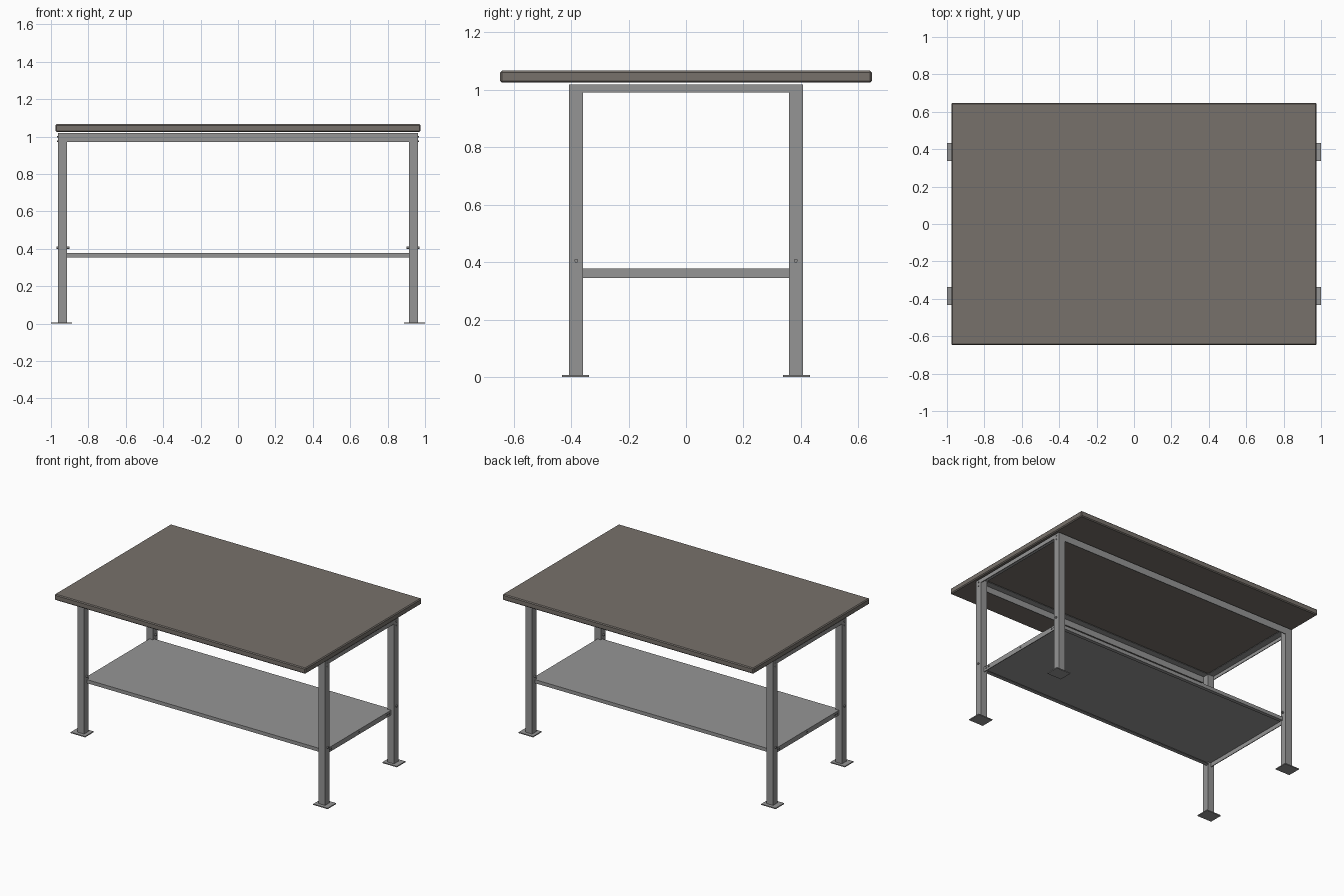
import bpy
import bmesh
from mathutils import Matrix

old = bpy.data.objects.get("Cube")
if old:
    bpy.data.objects.remove(old, do_unlink=True)


def material(name, colour):
    mat = bpy.data.materials.new(name)
    mat.use_nodes = True
    mat.diffuse_color = (*colour, 1)
    mat.node_tree.nodes["Principled BSDF"].inputs["Base Color"].default_value = (*colour, 1)
    return mat


STEEL = material("grey steel", (0.30, 0.30, 0.30))
BOARD = material("brown grey board", (0.185, 0.165, 0.147))


def finish(name, bm, mat):
    mesh = bpy.data.meshes.new(name)
    bm.to_mesh(mesh)
    bm.free()
    mesh.materials.append(mat)
    obj = bpy.data.objects.new(name, mesh)
    bpy.context.collection.objects.link(obj)
    return obj


def add_box(bm, xs, ys, zs):
    """Box between the given limits on each axis."""
    spans = [(min(s), max(s)) for s in (xs, ys, zs)]
    mid = [(a + b) / 2 for a, b in spans]
    size = [b - a for a, b in spans]
    bmesh.ops.create_cube(bm, size=1, matrix=Matrix.Translation(mid) @ Matrix.Diagonal((*size, 1)))


def boxes(name, parts, mat):
    bm = bmesh.new()
    for part in parts:
        add_box(bm, *part)
    return finish(name, bm, mat)


def bolt(bm, x0, x1, y, z, radius=0.007):
    """Six-sided bolt lying along x."""
    place = Matrix.Translation(((x0 + x1) / 2, y, z)) @ Matrix.Rotation(1.5708, 4, 'Y')
    bmesh.ops.create_cone(bm, cap_ends=True, segments=6, radius1=radius, radius2=radius,
                          depth=abs(x1 - x0), matrix=place)


T = 0.005            # sheet thickness
IN_X, OUT_X = 0.913, 0.963
IN_Y, OUT_Y = 0.358, 0.407

# Worktop with slightly chamfered edges
top = boxes("worktop", [((-0.977, 0.977), (-0.647, 0.647), (1.025, 1.066))], BOARD)
bevel = top.modifiers.new("edge chamfer", 'BEVEL')
bevel.width = 0.006
bevel.segments = 1

# Legs, foot plates and leg bolts
for sx, side in ((1, "left"), (-1, "right")):
    for sy, end in ((-1, "front"), (1, "back")):
        tag = f"{end}_{side}"
        boxes(f"{tag}_leg", [((sx * IN_X, sx * OUT_X), (sy * IN_Y, sy * OUT_Y), (0.006, 1.018))], STEEL)
        boxes(f"{tag}_foot_plate", [((sx * 0.888, sx * 1.0), (sy * 0.338, sy * 0.432), (0, 0.007))], STEEL)
        bm = bmesh.new()
        bolt(bm, sx * 0.900, sx * 0.971, sy * 0.382, 0.405)
        for z in (0.975, 1.0):
            bolt(bm, sx * OUT_X, sx * (OUT_X + 0.004), sy * 0.382, z, 0.005)
        finish(f"{tag}_leg_bolts", bm, STEEL)

# Angle rails under the worktop
for sy, end in ((-1, "front"), (1, "back")):
    boxes(f"{end}_top_rail", [
        ((-IN_X, IN_X), (sy * (OUT_Y - T), sy * OUT_Y), (0.97, 1.018)),
        ((-IN_X, IN_X), (sy * IN_Y, sy * OUT_Y), (1.018 - T, 1.018))], STEEL)
for sx, side in ((1, "left"), (-1, "right")):
    boxes(f"{side}_top_rail", [
        ((sx * (OUT_X - T), sx * OUT_X), (-IN_Y, IN_Y), (0.99, 1.018)),
        ((sx * IN_X, sx * OUT_X), (-IN_Y, IN_Y), (1.018 - T, 1.018))], STEEL)

# Lower shelf: folded sheet with turned-down lips and inward flanges
SHELF_Y, SHELF_Z = 0.375, 0.378
shelf = [((-IN_X, IN_X), (-SHELF_Y, SHELF_Y), (SHELF_Z - T, SHELF_Z))]
for sy in (-1, 1):
    shelf.append(((-IN_X, IN_X), (sy * (SHELF_Y - T), sy * SHELF_Y), (0.353, SHELF_Z)))
    shelf.append(((-IN_X, IN_X), (sy * (SHELF_Y - 0.025), sy * SHELF_Y), (0.353, 0.353 + T)))
boxes("lower_shelf", shelf, STEEL)

# Side angles carrying the shelf, with their bolts
for sx, side in ((1, "left"), (-1, "right")):
    boxes(f"{side}_shelf_rail", [
        ((sx * (0.94 - T), sx * 0.94), (-IN_Y, IN_Y), (0.344, SHELF_Z)),
        ((sx * 0.90, sx * 0.94), (-IN_Y, IN_Y), (SHELF_Z - T, SHELF_Z))], STEEL)
    bm = bmesh.new()
    for y in (-0.335, -0.31, 0, 0.31, 0.335):
        bolt(bm, sx * 0.94, sx * 0.945, y, 0.364, 0.006)
    finish(f"{side}_shelf_bolts", bm, STEEL)
